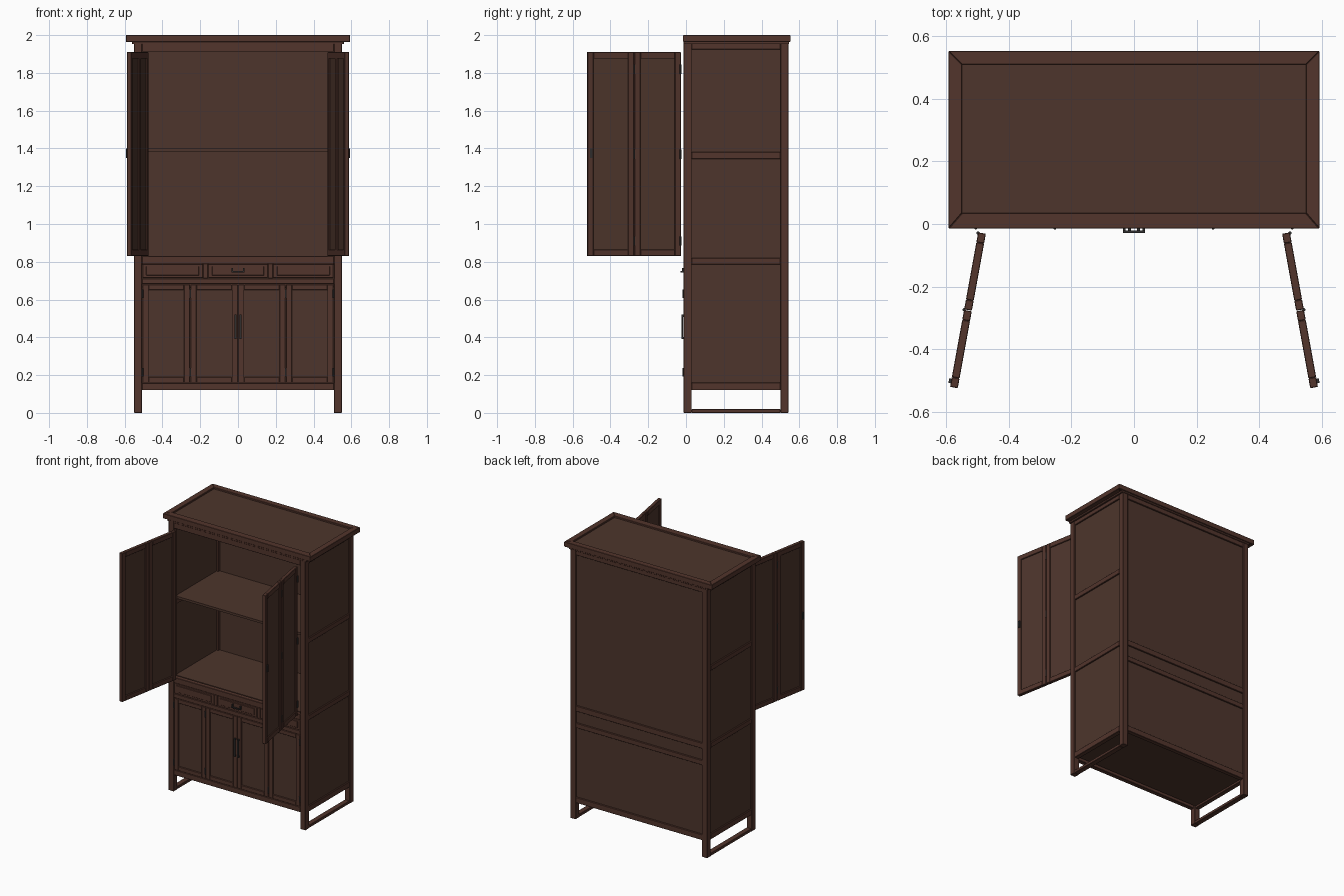
import bpy, bmesh, math
from mathutils import Matrix, Vector

if "Cube" in bpy.data.objects:
    bpy.data.objects.remove(bpy.data.objects["Cube"])


def material(name, colour):
    m = bpy.data.materials.new(name)
    m.diffuse_color = (*colour, 1)
    m.use_nodes = True
    m.node_tree.nodes["Principled BSDF"].inputs["Base Color"].default_value = m.diffuse_color
    return m


WOOD = material("dark_wood", (0.085, 0.035, 0.025))
PANEL = material("panel_wood", (0.075, 0.036, 0.025))
IRON = material("dark_metal", (0.03, 0.028, 0.028))


def boxes(name, spans, mat=WOOD, matrix=None, bevel=0.002):
    """One object made of boxes, each given as (x0, x1, y0, y1, z0, z1)."""
    bm = bmesh.new()
    for x0, x1, y0, y1, z0, z1 in spans:
        mid = Vector(((x0 + x1) / 2, (y0 + y1) / 2, (z0 + z1) / 2))
        size = Matrix.Diagonal((x1 - x0, y1 - y0, z1 - z0, 1))
        bmesh.ops.create_cube(bm, size=1, matrix=Matrix.Translation(mid) @ size)
    return finish(name, bm, mat, matrix, bevel)


def finish(name, bm, mat, matrix=None, bevel=0):
    me = bpy.data.meshes.new(name)
    bm.to_mesh(me)
    bm.free()
    me.materials.append(mat)
    ob = bpy.data.objects.new(name, me)
    bpy.context.collection.objects.link(ob)
    if matrix is not None:
        ob.matrix_world = matrix
    if bevel:
        mod = ob.modifiers.new("soft_edge", "BEVEL")
        mod.width, mod.segments = bevel, 1
    return ob


def barrels(name, points, r, h, matrix=None):
    """Upright metal pins, used for hinges."""
    bm = bmesh.new()
    for p in points:
        bmesh.ops.create_cone(bm, cap_ends=True, segments=10, radius1=r, radius2=r,
                              depth=h, matrix=Matrix.Translation(p))
    return finish(name, bm, IRON, matrix)


def leaf(name, x0, x1, z0, z1, y0, y1, stile, rail, matrix=None, recess=0.008):
    """Framed door leaf with a recessed panel on both faces."""
    boxes(name + "_frame", [
        (x0, x0 + stile, y0, y1, z0, z1), (x1 - stile, x1, y0, y1, z0, z1),
        (x0 + stile, x1 - stile, y0, y1, z0, z0 + rail),
        (x0 + stile, x1 - stile, y0, y1, z1 - rail, z1)], WOOD, matrix)
    boxes(name + "_panel", [(x0 + stile - .004, x1 - stile + .004, y0 + recess, y1 - recess,
                             z0 + rail - .004, z1 - rail + .004)], PANEL, matrix, 0)


W, F, B, P = 0.55, -0.012, 0.542, 0.042   # half width, front, back, post size

# Corner posts, floor runners and side frames
for s, side in ((-1, "left"), (1, "right")):
    def sx(a, b):
        return (min(s * a, s * b), max(s * a, s * b))
    xo = sx(W - P, W)
    boxes(side + "_posts", [(*xo, F, F + P, 0, 1.965), (*xo, B - P, B, 0, 1.965)])
    boxes(side + "_floor_runner", [(*sx(W - .04, W - .002), F + P, B - P, 0, 0.02)])
    boxes(side + "_side_rails", [(*sx(W - .036, W - .002), F + P, B - P, z0, z1)
          for z0, z1 in ((.12, .16), (.785, .82), (1.345, 1.38), (1.925, 1.965))])
    boxes(side + "_side_panel", [(*sx(W - .026, W - .012), F + P, B - P, .14, 1.95)], PANEL, None, 0)

# Back frame and panels
xi = W - P
boxes("back_rails", [(-xi, xi, B - .034, B - .002, z0, z1)
      for z0, z1 in ((.12, .16), (.665, .70), (.785, .825), (1.92, 1.965))])
boxes("back_panel", [(-xi, xi, B - .026, B - .012, .14, 1.95)], PANEL, None, 0)

# Front rails
boxes("front_rails", [(-xi, xi, F + .002, F + .034, z0, z1)
      for z0, z1 in ((.12, .158), (.682, .712), (.79, .83), (1.912, 1.965))])
boxes("drawer_dividers", [(x - .012, x + .012, F + .002, F + .03, .712, .79) for x in (-.172, .172)])

# Boards inside
for name, z0, z1 in (("base_board", .135, .15), ("drawer_floor", .685, .70),
                     ("cupboard_floor", .805, .828), ("middle_shelf", 1.385, 1.402),
                     ("inner_top", 1.94, 1.955)):
    boxes(name, [(-W + .025, W - .025, F + P, B - .02, z0, z1)], PANEL, None, 0)

# Cornice: mitred border around a sunken panel, with a small moulding below
boxes("cornice_moulding", [(-W - .01, W + .01, F - .001, B + .004, 1.952, 1.966)])
outer = [(-.593, -.015), (.593, -.015), (.593, .553), (-.593, .553)]
inner = [(-.55, .035), (.55, .035), (.55, .51), (-.55, .51)]
bm = bmesh.new()
for i in range(4):
    j = (i + 1) % 4
    quad = (outer[i], outer[j], inner[j], inner[i])
    lo = [bm.verts.new((*p, 1.964)) for p in quad]
    hi = [bm.verts.new((*p, 2.0)) for p in quad]
    bm.faces.new(lo[::-1])
    bm.faces.new(hi)
    for k in range(4):
        n = (k + 1) % 4
        bm.faces.new((lo[k], lo[n], hi[n], hi[k]))
finish("cornice_border", bm, WOOD, None, .002)
boxes("top_panel", [(-.555, .555, .03, .515, 1.966, 1.988)], PANEL, None, 0)

# Three drawer fronts, each a raised board on a border
for i, (a, b) in enumerate(((-.506, -.186), (-.158, .158), (.186, .506))):
    boxes(f"drawer_front_{i + 1}", [(a, b, F + .004, F + .024, .714, .788),
                                    (a + .02, b - .02, F, F + .01, .728, .776)])
boxes("drawer_pull", [(-.035, .035, F - .016, F - .009, .742, .75),
                      (-.035, -.027, F - .01, F + .004, .742, .766),
                      (.027, .035, F - .01, F + .004, .742, .766)], IRON, None, 0)

# Lower folding doors, four leaves
for i in range(4):
    x = -.506 + i * .253
    leaf(f"lower_leaf_{i + 1}", x + .001, x + .252, .16, .68, F + .002, F + .026, .032, .03)
barrels("lower_hinges", [(x, F - .001, z) for x in (-.506, -.253, .253, .506) for z in (.215, .63)],
        .005, .045)
boxes("lower_handles", [(s * .014 - .005, s * .014 + .005, F - .012, F - .004, .39, .52) for s in (-1, 1)]
      + [(s * .014 - .005, s * .014 + .005, F - .006, F + .004, z, z + .012)
         for s in (-1, 1) for z in (.39, .508)], IRON, None, 0)

# Upper folding doors, swung open; local x runs from the hinge outward
for s, side in ((-1, "left"), (1, "right")):
    ang = math.atan2(-.495, s * .09)
    M = Matrix.Translation((s * .486, -.029, 0)) @ Matrix.Rotation(ang, 4, "Z")
    for i in range(2):
        leaf(f"{side}_upper_leaf_{i + 1}", i * .252, i * .252 + .25, .83, 1.91,
             -.0125, .0125, .032, .035, M)
    barrels(side + "_upper_hinges", [(x, s * .0125, z) for x in (.002, .251)
                                     for z in (.91, 1.37, 1.82)], .005, .05, M)
    y = s * .015
    boxes(side + "_upper_latch", [(.476, .49, y - .005, y + .005, 1.35, 1.40)], IRON, M, 0)
